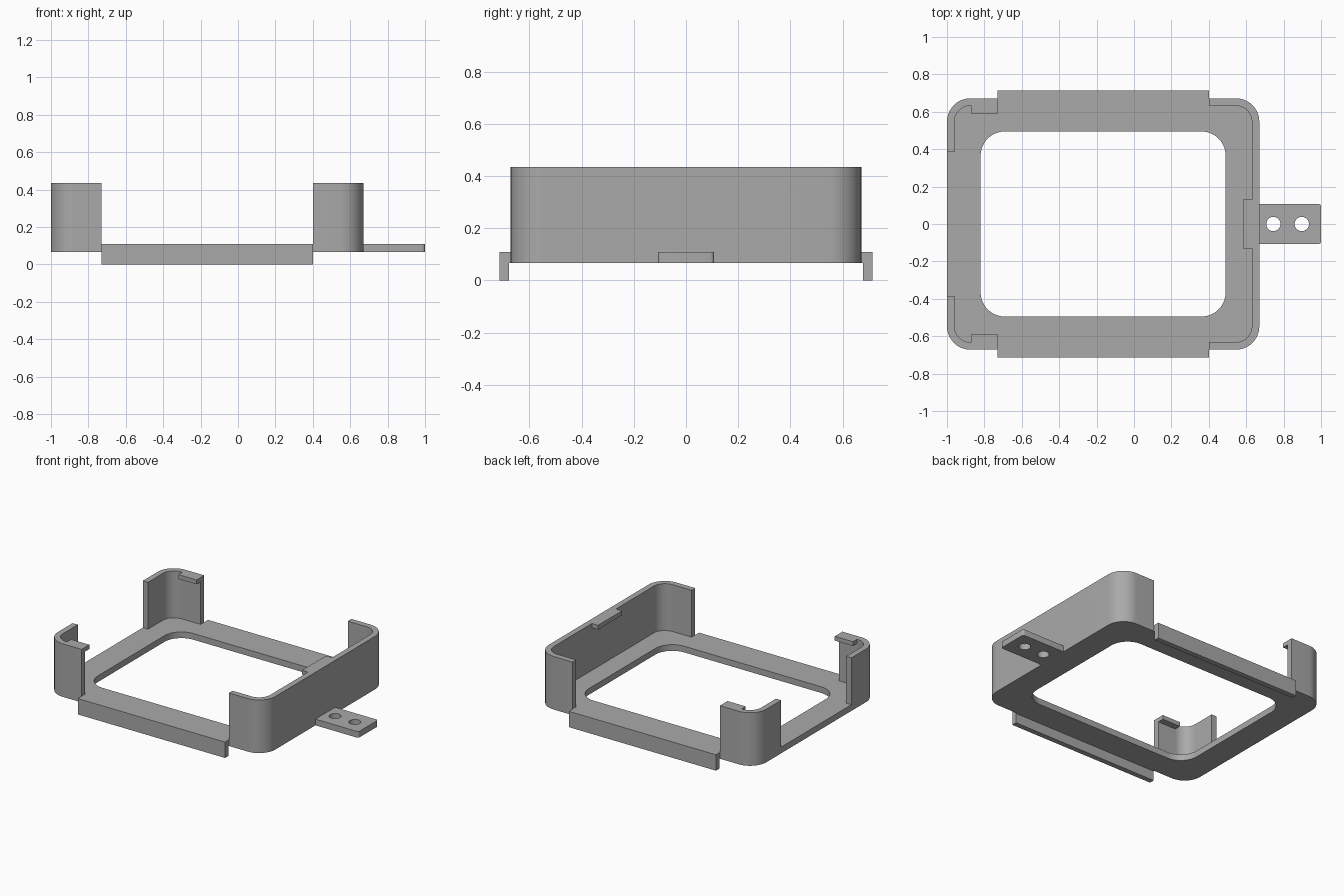
import bpy, bmesh, math

if "Cube" in bpy.data.objects:
    bpy.data.objects.remove(bpy.data.objects["Cube"])

X0, X1, HY = -1.0, 0.67, 0.672      # tray footprint
R, T = 0.125, 0.04                  # corner radius, wall thickness
Z0, ZF, ZT = 0.067, 0.11, 0.435     # underside, floor top, wall top
SX0, SX1, SY = -0.73, 0.40, 0.714   # side skirt extents

grey = bpy.data.materials.new("grey plastic")
grey.diffuse_color = (0.4, 0.4, 0.4, 1)
grey.use_nodes = True
grey.node_tree.nodes["Principled BSDF"].inputs["Base Color"].default_value = grey.diffuse_color


def arc(cx, cy, r, a0, a1, n=14):
    return [(cx + r * math.cos(math.radians(a0 + (a1 - a0) * i / n)),
             cy + r * math.sin(math.radians(a0 + (a1 - a0) * i / n)))
            for i in range(n + 1)]


def rounded(x0, x1, y0, y1, r):
    return (arc(x1 - r, y1 - r, r, 0, 90) + arc(x0 + r, y1 - r, r, 90, 180)
            + arc(x0 + r, y0 + r, r, 180, 270) + arc(x1 - r, y0 + r, r, 270, 360))


def prism(name, loop, z0, z1):
    """Extrude a closed outline between two heights."""
    bm = bmesh.new()
    face = bm.faces.new([bm.verts.new((x, y, z0)) for x, y in loop])
    top = bmesh.ops.extrude_face_region(bm, geom=[face])["geom"]
    bmesh.ops.translate(bm, vec=(0, 0, z1 - z0),
                        verts=[v for v in top if isinstance(v, bmesh.types.BMVert)])
    bmesh.ops.recalc_face_normals(bm, faces=bm.faces)
    mesh = bpy.data.meshes.new(name)
    bm.to_mesh(mesh)
    bm.free()
    mesh.materials.append(grey)
    ob = bpy.data.objects.new(name, mesh)
    bpy.context.collection.objects.link(ob)
    return ob


def box(name, x0, x1, y0, y1, z0, z1):
    return prism(name, [(x0, y0), (x1, y0), (x1, y1), (x0, y1)], z0, z1)


def combine(target, tool, op):
    mod = target.modifiers.new(op, 'BOOLEAN')
    mod.operation, mod.object, mod.solver = op, tool, 'EXACT'
    bpy.context.view_layer.objects.active = target
    bpy.ops.object.modifier_apply(modifier=mod.name)
    bpy.data.objects.remove(tool)


def flip(loop):
    return [(x, -y) for x, y in reversed(loop)]


# Floor outline: rounded corners, side flanges and mounting tab
tab = [(X1, -0.108)] + arc(0.985, -0.093, 0.015, -90, 0, 5)
half = ([(0.985 + 0.015, 0.093)] + arc(0.985, 0.093, 0.015, 0, 90, 5)[1:] + [(X1, 0.108)]
        + arc(X1 - R, HY - R, R, 0, 90)
        + [(SX1, HY), (SX1, SY), (SX0, SY), (SX0, HY)]
        + arc(X0 + R, HY - R, R, 90, 180))
bracket = prism("mount_bracket", half + flip(half), Z0, ZF)

# Window opening and screw holes
combine(bracket, prism("window_cutter", rounded(-0.82, 0.49, -0.495, 0.495, 0.13), 0, 0.3), 'DIFFERENCE')
for x in (0.745, 0.897):
    combine(bracket, prism("screw_hole_cutter", arc(x, 0, 0.038, 0, 360, 32)[:-1], 0, 0.3), 'DIFFERENCE')

# Right wall wrapping both right corners
outer = [(SX1, -HY)] + arc(X1 - R, -HY + R, R, -90, 0) + arc(X1 - R, HY - R, R, 0, 90) + [(SX1, HY)]
inner = ([(SX1, -HY + T)] + arc(X1 - R, -HY + R, R - T, -90, 0)
         + arc(X1 - R, HY - R, R - T, 0, 90) + [(SX1, HY - T)])
combine(bracket, prism("right_wall", outer + inner[::-1], Z0, ZT), 'UNION')
combine(bracket, box("right_clip", 0.583, X1 - 0.01, -0.132, 0.132, ZT - 0.03, ZT), 'UNION')

# Left corner walls with clips, and side skirts
corner = ([(SX0, HY)] + arc(X0 + R, HY - R, R, 90, 180) + [(X0, 0.385), (X0 + T, 0.385)]
          + arc(X0 + R, HY - R, R - T, 180, 90) + [(SX0, HY - T)])
for s in (1, -1):
    combine(bracket, prism("corner_wall", corner if s > 0 else flip(corner), Z0, ZT), 'UNION')
    y0, y1 = sorted((s * 0.588, s * (HY - 0.01)))
    combine(bracket, box("corner_clip", -0.87, SX0, y0, y1, ZT - 0.03, ZT), 'UNION')
    y0, y1 = sorted((s * 0.678, s * SY))
    combine(bracket, box("side_skirt", SX0, SX1, y0, y1, 0, ZF), 'UNION')

# Clean coplanar seams and shade
bm = bmesh.new()
bm.from_mesh(bracket.data)
bmesh.ops.remove_doubles(bm, verts=bm.verts, dist=1e-4)
bmesh.ops.dissolve_limit(bm, angle_limit=math.radians(0.5), verts=bm.verts, edges=bm.edges)
bmesh.ops.triangulate(bm, faces=[f for f in bm.faces if len(f.verts) > 4])
bm.to_mesh(bracket.data)
bm.free()
bpy.ops.object.select_all(action='DESELECT')
bracket.select_set(True)
bpy.context.view_layer.objects.active = bracket
bpy.ops.object.shade_smooth_by_angle(angle=math.radians(30))
